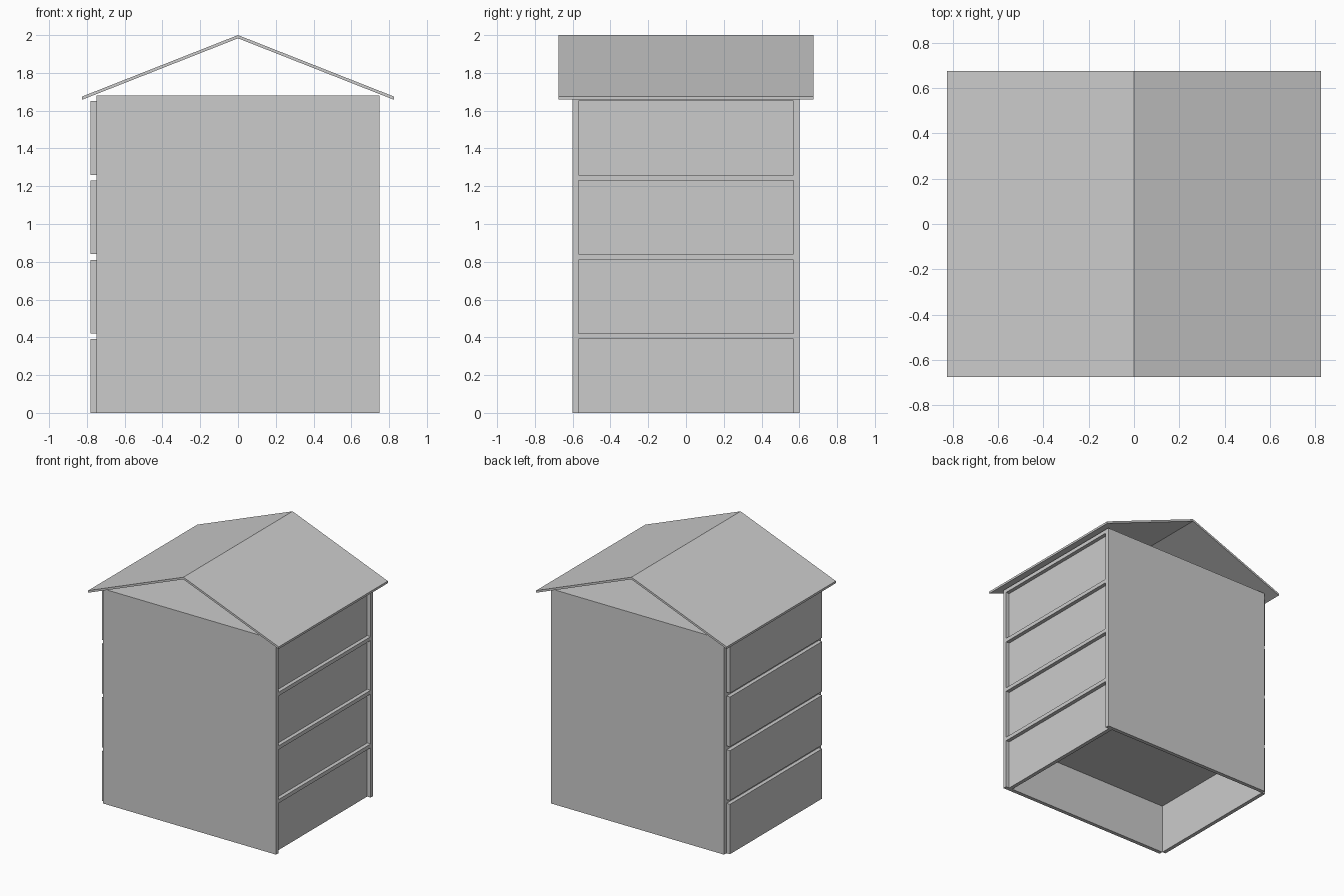
import bpy
import bmesh

cube = bpy.data.objects.get("Cube")
if cube:
    bpy.data.objects.remove(cube, do_unlink=True)

grey = bpy.data.materials.new("light grey")
grey.use_nodes = True
colour = (0.6, 0.6, 0.6, 1)
grey.diffuse_color = colour
grey.node_tree.nodes["Principled BSDF"].inputs["Base Color"].default_value = colour

HALF_X, HALF_Y, HEIGHT = 0.75, 0.6, 1.68
BOARD = 0.03
LEVELS = 4
STEP = HEIGHT / LEVELS


def finish(name, bm):
    bmesh.ops.recalc_face_normals(bm, faces=bm.faces)
    mesh = bpy.data.meshes.new(name)
    bm.to_mesh(mesh)
    bm.free()
    mesh.materials.append(grey)
    obj = bpy.data.objects.new(name, mesh)
    bpy.context.scene.collection.objects.link(obj)
    return obj


def prism(name, outline, y0, y1):
    """Extrude an x-z outline along y."""
    bm = bmesh.new()
    face = bm.faces.new([bm.verts.new((x, y0, z)) for x, z in outline])
    out = bmesh.ops.extrude_face_region(bm, geom=[face])
    moved = [v for v in out["geom"] if isinstance(v, bmesh.types.BMVert)]
    bmesh.ops.translate(bm, verts=moved, vec=(0, y1 - y0, 0))
    return finish(name, bm)


def board(name, x0, x1, y0, y1, z0, z1):
    return prism(name, [(x0, z0), (x1, z0), (x1, z1), (x0, z1)], y0, y1)


# Full-width front and back walls
inner_y = HALF_Y - BOARD
board("front_wall", -HALF_X, HALF_X, -HALF_Y, -inner_y, 0, HEIGHT)
board("back_wall", -HALF_X, HALF_X, inner_y, HALF_Y, 0, HEIGHT)

# Each level: a shelf on top, a recessed panel one side, a raised one the other
for i in range(LEVELS):
    low, top = i * STEP, (i + 1) * STEP
    board(f"shelf_{i + 1}", -HALF_X, HALF_X, -inner_y, inner_y, top - BOARD, top)
    for side, x in (("left", HALF_X - 2 * BOARD), ("right", -HALF_X - BOARD)):
        board(f"{side}_panel_{i + 1}", x, x + BOARD, -inner_y, inner_y,
              low, top - BOARD)

# Thin pitched roof with open gables
ROOF_X, ROOF_Y, EAVE, RIDGE, THICK = 0.825, 0.675, 1.675, 2.0, 0.017
prism("roof", [(-ROOF_X, EAVE), (0, RIDGE), (ROOF_X, EAVE),
               (ROOF_X, EAVE - THICK), (0, RIDGE - THICK),
               (-ROOF_X, EAVE - THICK)], -ROOF_Y, ROOF_Y)
